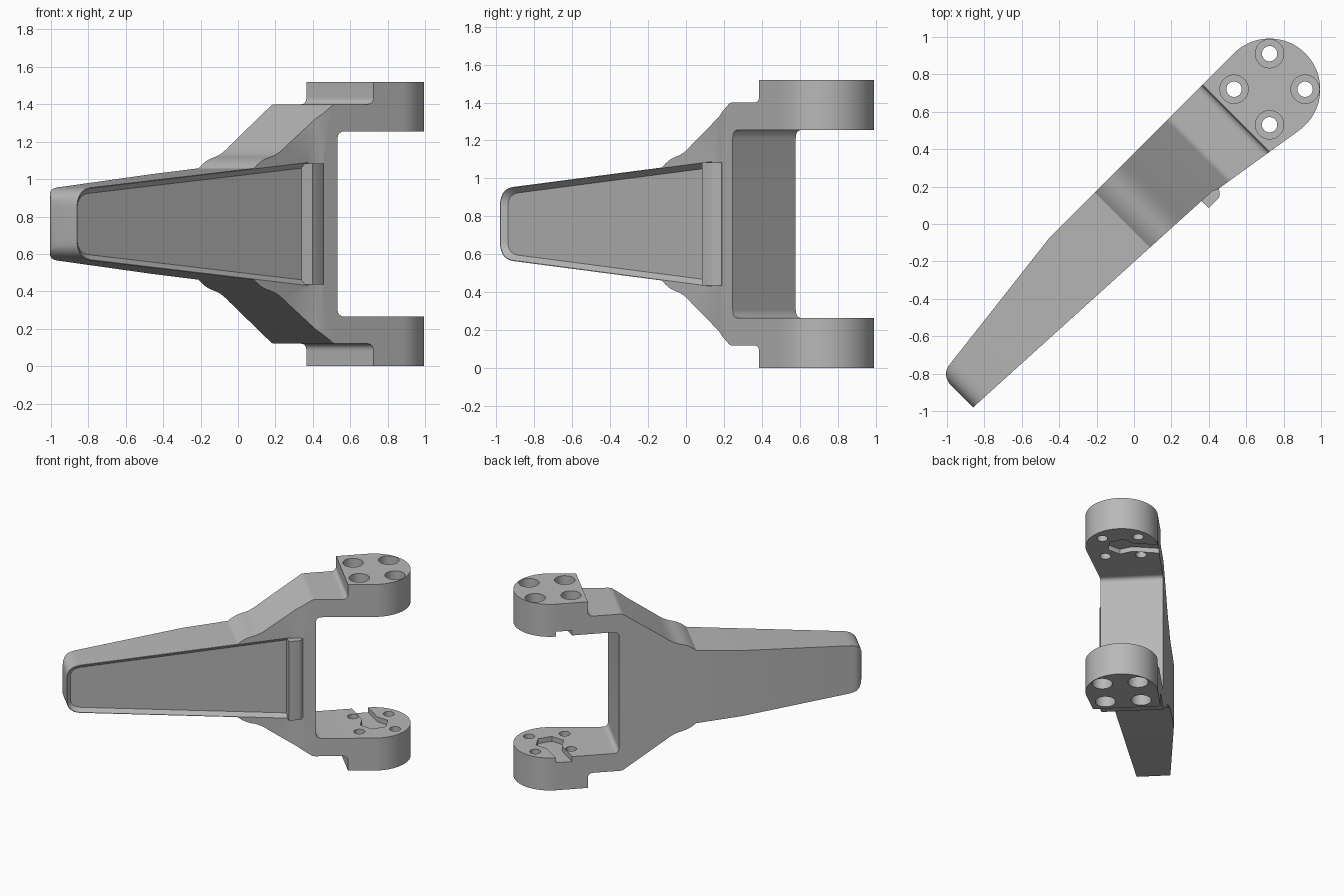
import bpy, bmesh, math
from mathutils import Matrix, Vector

if "Cube" in bpy.data.objects:
    bpy.data.objects.remove(bpy.data.objects["Cube"], do_unlink=True)

MID = 0.76                 # height of the symmetry plane
LUG = Vector((1.022, -0.003))
LUG_R = 0.271
STEP, SLOT = 0.785, 0.55   # lug shoulder and fork wall along the arm

grey = bpy.data.materials.new("cast grey")
grey.use_nodes = True
grey.diffuse_color = (0.48, 0.48, 0.48, 1)
grey.node_tree.nodes["Principled BSDF"].inputs["Base Color"].default_value = grey.diffuse_color


def curve(a, c, b, n=8):
    """Quadratic curve from a to b, pulled towards c."""
    a, b, c = Vector(a), Vector(b), Vector(c)
    return [tuple(a * (1 - t) ** 2 + c * 2 * t * (1 - t) + b * t * t)
            for t in (i / n for i in range(n + 1))]


def circle(centre, r, n=32, start=0.0, sweep=math.tau, closed=False):
    steps = n + 1 if closed else n
    return [(centre[0] + r * math.cos(start + sweep * i / n),
             centre[1] + r * math.sin(start + sweep * i / n)) for i in range(steps)]


def loft(name, loop_a, loop_b):
    """Closed solid between two matching 3D loops."""
    bm = bmesh.new()
    a = [bm.verts.new(p) for p in loop_a]
    b = [bm.verts.new(p) for p in loop_b]
    bm.faces.new(a)
    bm.faces.new(b[::-1])
    for i in range(len(a)):
        j = (i + 1) % len(a)
        bm.faces.new((a[j], a[i], b[i], b[j]))
    bmesh.ops.recalc_face_normals(bm, faces=bm.faces)
    mesh = bpy.data.meshes.new(name)
    bm.to_mesh(mesh)
    bm.free()
    mesh.materials.append(grey)
    ob = bpy.data.objects.new(name, mesh)
    bpy.context.collection.objects.link(ob)
    return ob


def plan_prism(name, pts, low, high):
    return loft(name, [(u, v, low) for u, v in pts], [(u, v, high) for u, v in pts])


def combine(target, tool, operation):
    """Apply a boolean and discard the tool."""
    mod = target.modifiers.new(operation, "BOOLEAN")
    mod.operation, mod.object, mod.solver = operation, tool, "EXACT"
    bpy.ops.object.select_all(action="DESELECT")
    bpy.context.view_layer.objects.active = target
    target.select_set(True)
    bpy.ops.object.modifier_apply(modifier=mod.name)
    bpy.data.objects.remove(tool, do_unlink=True)


def tongue_edge(inset, end):
    """Upper half of the tapered tongue outline as (length, half height)."""
    tip = -1.302 + inset
    corner = curve((tip, 0.09), (tip, 0.188 - inset), (-1.19, 0.196 - inset), 10)
    slope = 0.0877
    return corner + [(end, 0.196 - inset + slope * (end + 1.19))]


def mirrored(half):
    return [(u, MID + h) for u, h in half] + [(u, MID - h) for u, h in reversed(half)]


# Side profile: tapered tongue flaring into a fork
half = tongue_edge(0, -0.03)
half += curve((-0.02, 0.305), (0.02, 0.34), (0.08, 0.355), 5)
half += curve((0.1, 0.36), (0.15, 0.375), (0.2, 0.415), 5)
half += curve((0.51, 0.628), (0.525, 0.64), (0.545, 0.64), 4)
half += curve((STEP - 0.04, 0.64), (STEP, 0.64), (STEP, 0.68))
half += [(STEP, MID), (1.4, MID), (1.4, 0.495)]
half += curve((SLOT + 0.045, 0.495), (SLOT, 0.495), (SLOT, 0.45))
side = mirrored(half)
body = loft("bracket_body", [(u, -0.6, z) for u, z in side], [(u, 0.6, z) for u, z in side])

# Plan outline: wedge ending in a round lug
lean = math.radians(9.4)
plan = [(-1.302, -0.085), (0.42, -0.172), (0.45, -0.186)]
plan += circle(LUG, LUG_R, 40, -math.pi / 2 - lean, math.pi + lean, True)
plan += [(-0.375, 0.267)]
plan += curve((-1.235, 0.165), (-1.295, 0.155), (-1.302, 0.085))
combine(body, plan_prism("plan_cutter", plan, -0.5, 2), "INTERSECT")


# Sloped pocket over the front of the tongue
def pocket_loop(inset, depth):
    return [(u, -0.151 - 0.05 * u + depth, z) for u, z in mirrored(tongue_edge(inset, 0.36))]


combine(body, loft("pocket_cutter", pocket_loop(-0.026, -0.03), pocket_loop(0.032, 0.03)),
        "DIFFERENCE")

# Upright lip closing the pocket
lip = [(0.34, -0.1), (0.343, -0.222), (0.415, -0.223), (0.433, -0.216), (0.454, -0.189), (0.45, -0.1)]
combine(body, plan_prism("lip", lip, MID - 0.323, MID + 0.323), "UNION")

# Bolt holes with counterbores opening outwards
for i in range(4):
    a = math.pi / 4 + i * math.pi / 2
    spot = LUG + Vector((math.cos(a), math.sin(a))) * 0.19
    combine(body, plan_prism("bolt_cutter", circle(spot, 0.041), -0.5, 2), "DIFFERENCE")
    for side_sign in (-1, 1):
        ends = sorted((MID + side_sign * 0.61, MID + side_sign * 0.9))
        combine(body, plan_prism("bore_cutter", circle(spot, 0.076), *ends), "DIFFERENCE")

# Hexagonal key seats with a channel to the rear, on both inner lug faces
turn = Matrix.Rotation(math.radians(12), 2)
channel = [LUG + turn @ Vector(p) for p in ((-0.06, 0), (0.06, 0), (0.06, 0.4), (-0.06, 0.4))]
seat = circle(LUG, 0.11, 6, math.radians(12))
for side_sign in (-1, 1):
    ends = sorted((MID + side_sign * 0.4, MID + side_sign * 0.535))
    for outline in (seat, channel):
        combine(body, plan_prism("key_cutter", outline, *ends), "DIFFERENCE")

# Turn the arm to its diagonal stance and shade
body.data.transform(Matrix.Rotation(math.pi / 4, 4, "Z"))
bpy.ops.object.select_all(action="DESELECT")
body.select_set(True)
bpy.context.view_layer.objects.active = body
bpy.ops.object.shade_smooth_by_angle(angle=math.radians(30))
